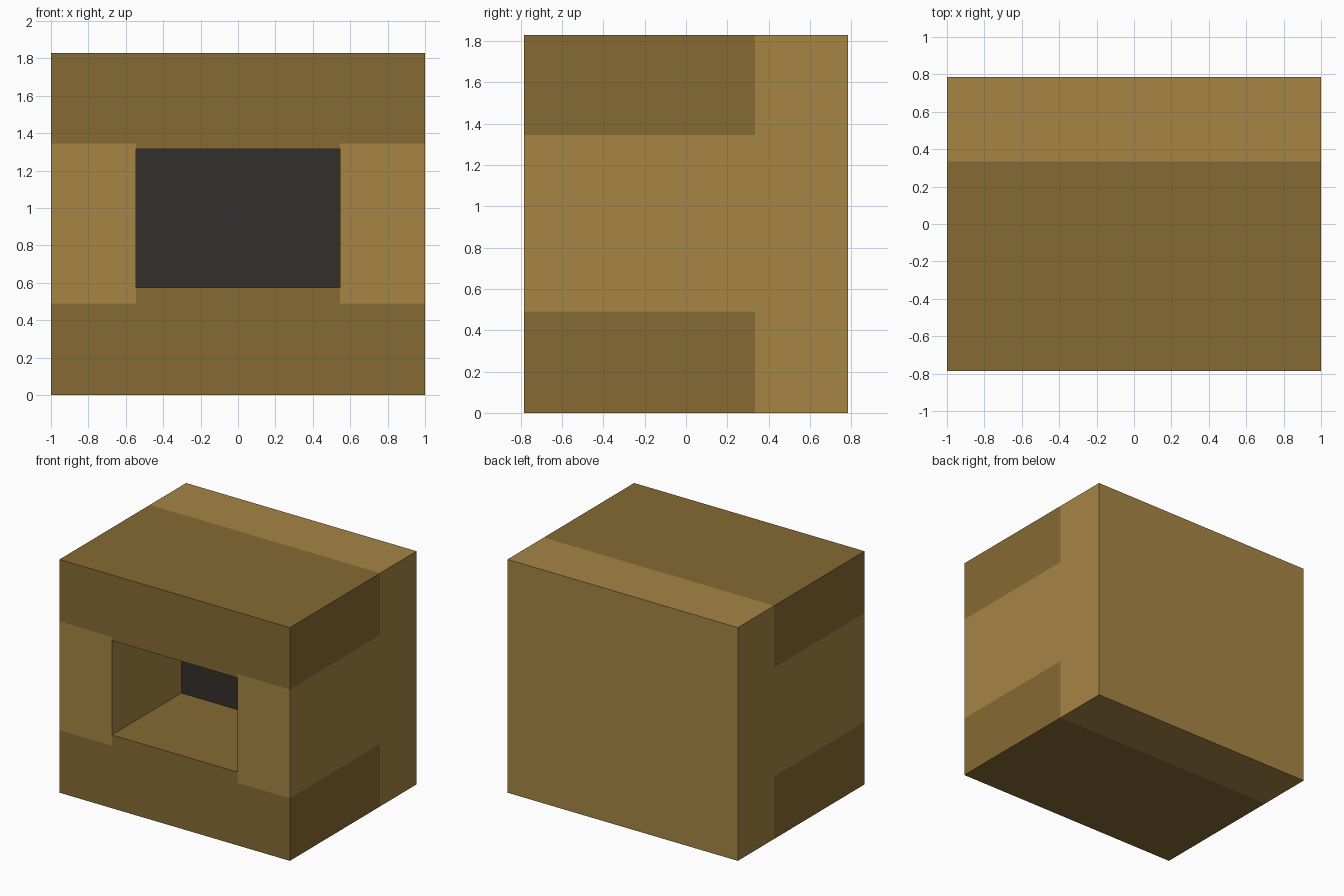
import bpy, bmesh
from mathutils import Vector

if "Cube" in bpy.data.objects:
    bpy.data.objects.remove(bpy.data.objects["Cube"])

HX, HY, H = 1.0, 0.785, 1.83      # half width, half depth, height
OX, Z0, Z1 = 0.545, 0.575, 1.315  # opening half width, floor, ceiling
S0, S1 = 0.49, 1.345              # side cheek bottom and top
YB = 0.335                        # front of the back block
YP = 0.075                        # front of the dark recess panel


def material(name, rgb):
    m = bpy.data.materials.new(name)
    m.diffuse_color = (*rgb, 1)
    m.use_nodes = True
    m.node_tree.nodes["Principled BSDF"].inputs["Base Color"].default_value = m.diffuse_color
    return m


light = material("light_wood", (0.38, 0.235, 0.06))
dark = material("dark_wood", (0.24, 0.147, 0.033))
black = material("charcoal", (0.033, 0.028, 0.025))


def prism(name, profile, y0, y1, mat):
    """Extrude an x-z profile along y."""
    bm = bmesh.new()
    face = bm.faces.new([bm.verts.new((x, y0, z)) for x, z in profile])
    out = bmesh.ops.extrude_face_region(bm, geom=[face])
    verts = [g for g in out["geom"] if isinstance(g, bmesh.types.BMVert)]
    bmesh.ops.translate(bm, verts=verts, vec=Vector((0, y1 - y0, 0)))
    bmesh.ops.recalc_face_normals(bm, faces=bm.faces)
    me = bpy.data.meshes.new(name)
    bm.to_mesh(me)
    bm.free()
    me.materials.append(mat)
    ob = bpy.data.objects.new(name, me)
    bpy.context.collection.objects.link(ob)
    return ob


def rect(x0, x1, z0, z1):
    return [(x0, z0), (x1, z0), (x1, z1), (x0, z1)]


def stepped(outer, step, inner):
    """Slab with a raised middle that fits between the side cheeks."""
    return [(-HX, outer), (HX, outer), (HX, step), (OX, step),
            (OX, inner), (-OX, inner), (-OX, step), (-HX, step)]


# Dark slabs forming the floor and roof
prism("bottom_slab", stepped(0, S0, Z0), -HY, YB, dark)
prism("top_slab", stepped(H, S1, Z1), -HY, YB, dark)

# Light cheeks either side of the opening
for side, s in (("left", -1), ("right", 1)):
    a, b = sorted((s * OX, s * HX))
    prism(side + "_cheek", rect(a, b, S0, S1), -HY, YB, light)

# Light block across the back
prism("back_block", rect(-HX, HX, 0, H), YB, HY, light)

# Dark panel closing the recess
prism("recess_panel", rect(-OX, OX, Z0, Z1), YP, YB, black)
